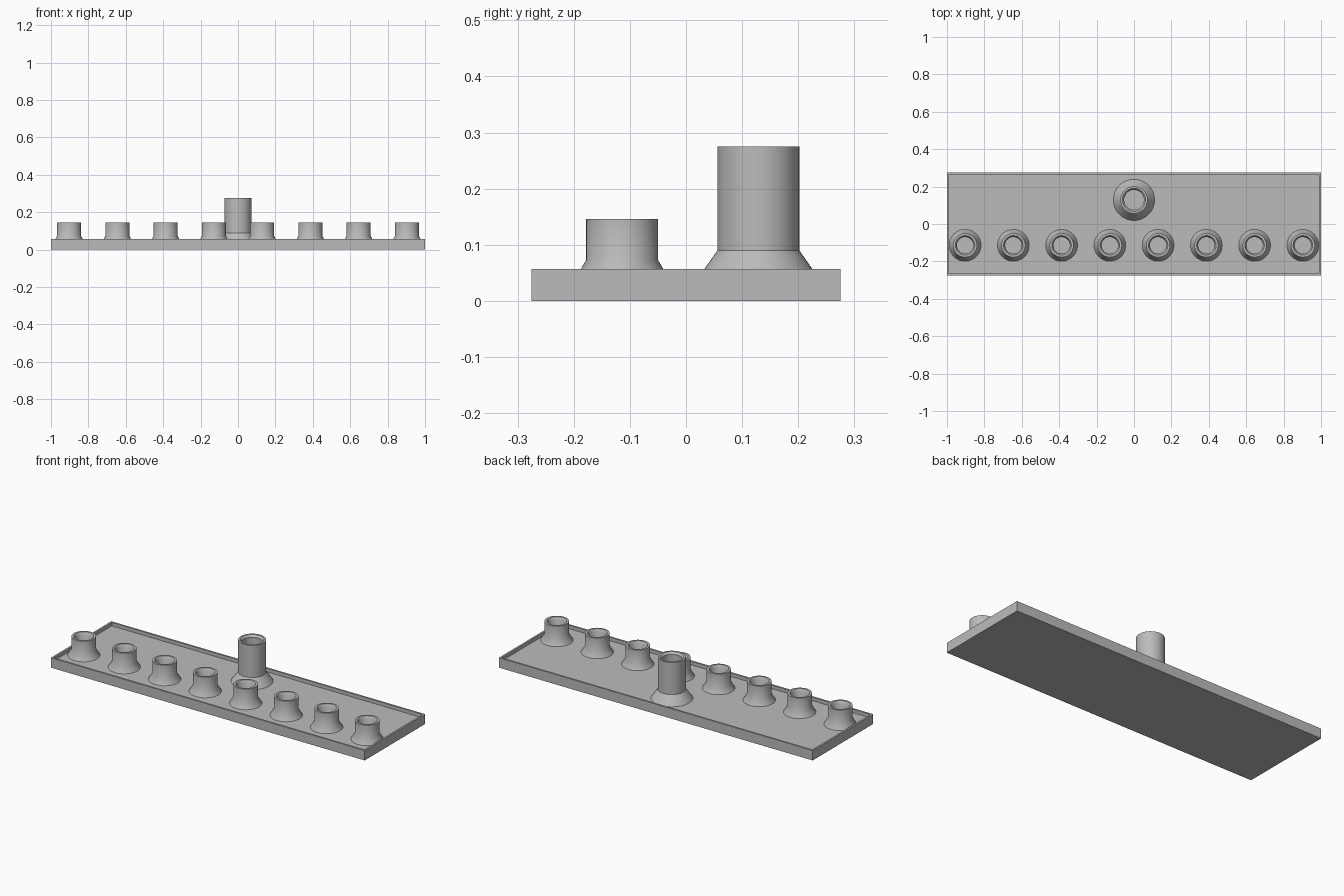
import bpy, bmesh, math

if "Cube" in bpy.data.objects:
    bpy.data.objects.remove(bpy.data.objects["Cube"], do_unlink=True)

FLOOR = 0.037

grey = bpy.data.materials.new("plain_grey")
grey.use_nodes = True
colour = (0.5, 0.5, 0.5, 1)
grey.diffuse_color = colour
grey.node_tree.nodes["Principled BSDF"].inputs["Base Color"].default_value = colour


def finish(bm, name, smooth=None):
    bmesh.ops.recalc_face_normals(bm, faces=bm.faces)
    mesh = bpy.data.meshes.new(name)
    bm.to_mesh(mesh)
    bm.free()
    mesh.materials.append(grey)
    obj = bpy.data.objects.new(name, mesh)
    bpy.context.collection.objects.link(obj)
    if smooth:
        bpy.ops.object.select_all(action='DESELECT')
        obj.select_set(True)
        bpy.context.view_layer.objects.active = obj
        bpy.ops.object.shade_smooth_by_angle(angle=math.radians(smooth))
    return obj


def lathe(name, profile, x, y, sides=48):
    """Revolve (radius, z) points; the last ring is capped as the bore floor."""
    bm = bmesh.new()
    rings = []
    for r, z in profile:
        rings.append([bm.verts.new((x + r * math.cos(a), y + r * math.sin(a), z))
                      for a in (math.tau * i / sides for i in range(sides))])
    for lower, upper in zip(rings, rings[1:]):
        for i in range(sides):
            j = (i + 1) % sides
            bm.faces.new((lower[i], lower[j], upper[j], upper[i]))
    bm.faces.new(rings[0])
    bm.faces.new(rings[-1])
    return finish(bm, name, smooth=34)


def socket(name, x, y, base, radius, neck, top, lip, bore):
    lathe(name, [(base, FLOOR), (radius, neck), (radius, top), (lip, top),
                 (bore, top - 0.012), (bore, FLOOR + 0.002)], x, y)


# Shallow tray with a thin raised rim
bm = bmesh.new()
bmesh.ops.create_cube(bm, size=1)
for v in bm.verts:
    v.co = (v.co.x * 2, v.co.y * 0.55, (v.co.z + 0.5) * 0.057)
bm.normal_update()
top_face = max(bm.faces, key=lambda f: f.normal.z)
bmesh.ops.inset_region(bm, faces=[top_face], thickness=0.015)
floor = bmesh.ops.extrude_face_region(bm, geom=[top_face])
for v in floor["geom"]:
    if isinstance(v, bmesh.types.BMVert):
        v.co.z = FLOOR
if top_face.is_valid:
    bmesh.ops.delete(bm, geom=[top_face], context='FACES_ONLY')
finish(bm, "tray")

# Row of eight short sockets along the front
for i in range(8):
    socket(f"short_socket_{i + 1}", (i - 3.5) * 0.258, -0.114,
           0.085, 0.064, 0.073, 0.146, 0.052, 0.044)

# Tall socket at the back
socket("tall_socket", 0, 0.129, 0.11, 0.073, 0.09, 0.275, 0.062, 0.053)
